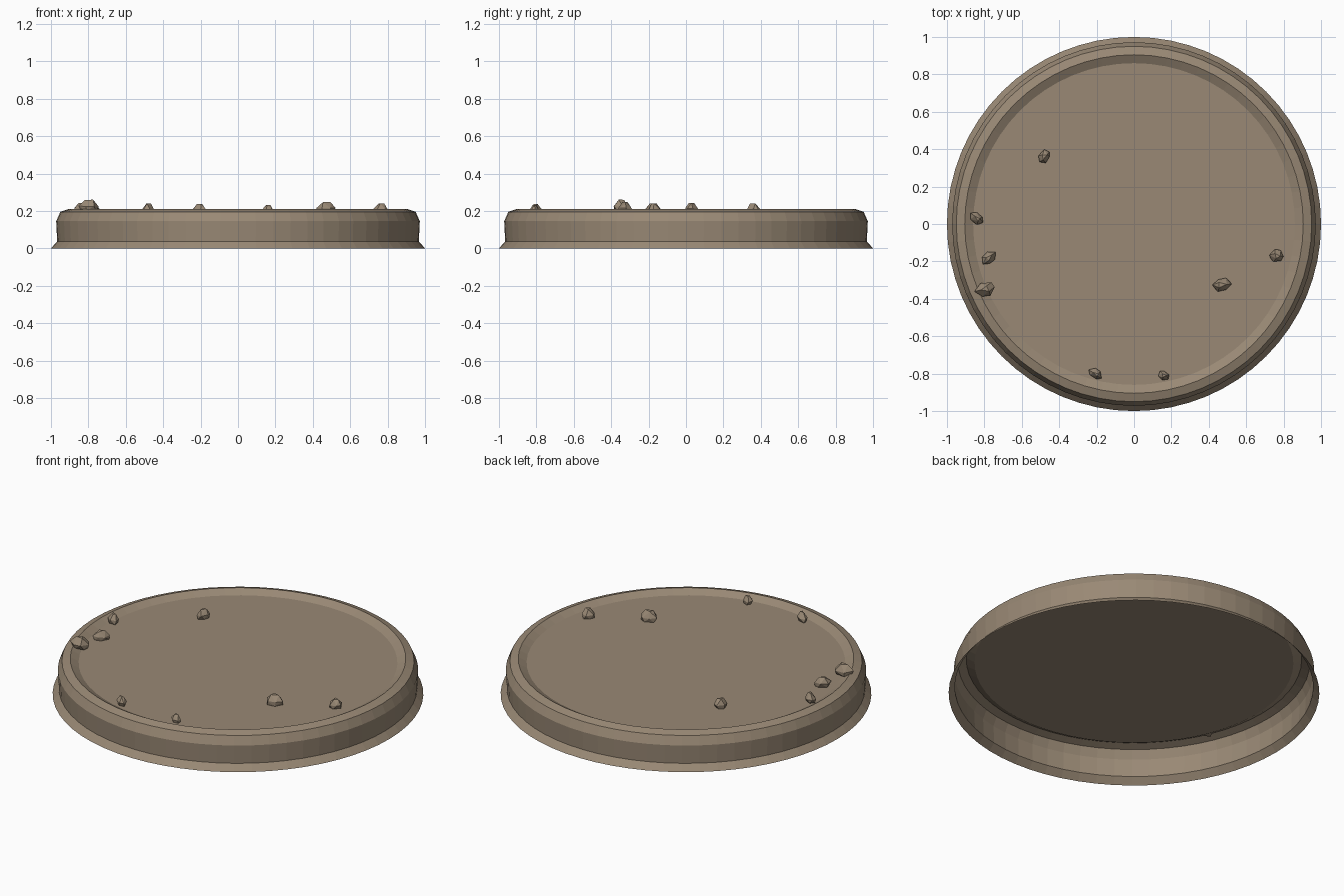
import bpy, bmesh, math, random
from mathutils import Vector

if "Cube" in bpy.data.objects:
    bpy.data.objects.remove(bpy.data.objects["Cube"])

random.seed(7)

# single earthy brown for the whole model
brown = bpy.data.materials.new("earth brown")
brown.diffuse_color = (0.32, 0.25, 0.178, 1)
brown.use_nodes = True
brown.node_tree.nodes["Principled BSDF"].inputs["Base Color"].default_value = brown.diffuse_color


def finish(bm, name):
    mesh = bpy.data.meshes.new(name)
    bm.to_mesh(mesh)
    bm.free()
    mesh.materials.append(brown)
    obj = bpy.data.objects.new(name, mesh)
    bpy.context.collection.objects.link(obj)
    return obj


# round base: open underneath, flared foot, bevelled rim, sunken floor
profile = [(1.0, 0), (0.967, 0.037), (0.972, 0.145), (0.95, 0.195),
           (0.905, 0.21), (0.86, 0.186)]
SEG = 64
bm = bmesh.new()
rings = [[bm.verts.new((r * math.cos(2 * math.pi * i / SEG),
                        r * math.sin(2 * math.pi * i / SEG), z))
          for i in range(SEG)] for r, z in profile]
for lower, upper in zip(rings, rings[1:]):
    for i in range(SEG):
        j = (i + 1) % SEG
        bm.faces.new((lower[i], lower[j], upper[j], upper[i]))
bm.faces.new(rings[-1])
finish(bm, "round_base")


# small faceted stones: hull of a wide bottom, a waist and a small top
def stone(name, x, y, w, d, base, top, turn):
    bm = bmesh.new()
    h = top - base
    for count, size, level in ((5, 0.85, 0.0), (6, 1.0, 0.4), (3, 0.45, 0.97)):
        start = random.uniform(0, 6.28)
        for i in range(count):
            a = start + 2 * math.pi * (i + random.uniform(-0.2, 0.2)) / count
            s = size * random.uniform(0.88, 1.08)
            px, py = s * w / 2 * math.cos(a), s * d / 2 * math.sin(a)
            bm.verts.new((x + px * math.cos(turn) - py * math.sin(turn),
                          y + px * math.sin(turn) + py * math.cos(turn),
                          base + h * min(1, level + random.uniform(0, 0.1))))
    res = bmesh.ops.convex_hull(bm, input=bm.verts)
    loose = [v for v in bm.verts if not v.link_faces]
    bmesh.ops.delete(bm, geom=loose, context='VERTS')
    bmesh.ops.recalc_face_normals(bm, faces=bm.faces)
    finish(bm, name)


stones = [
    (-0.48, 0.36, 0.085, 0.06, 0.185, 0.240, 1.0),
    (-0.84, 0.03, 0.085, 0.06, 0.190, 0.243, -0.6),
    (-0.775, -0.18, 0.095, 0.06, 0.185, 0.240, 0.7),
    (-0.795, -0.35, 0.11, 0.08, 0.195, 0.260, 0.2),
    (-0.205, -0.80, 0.08, 0.05, 0.185, 0.237, -0.6),
    (0.16, -0.81, 0.065, 0.05, 0.185, 0.232, -0.3),
    (0.47, -0.325, 0.11, 0.075, 0.185, 0.247, 0.4),
    (0.763, -0.17, 0.085, 0.07, 0.185, 0.240, 0.4),
]
for n, s in enumerate(stones):
    stone(f"stone_{n + 1}", *s)
